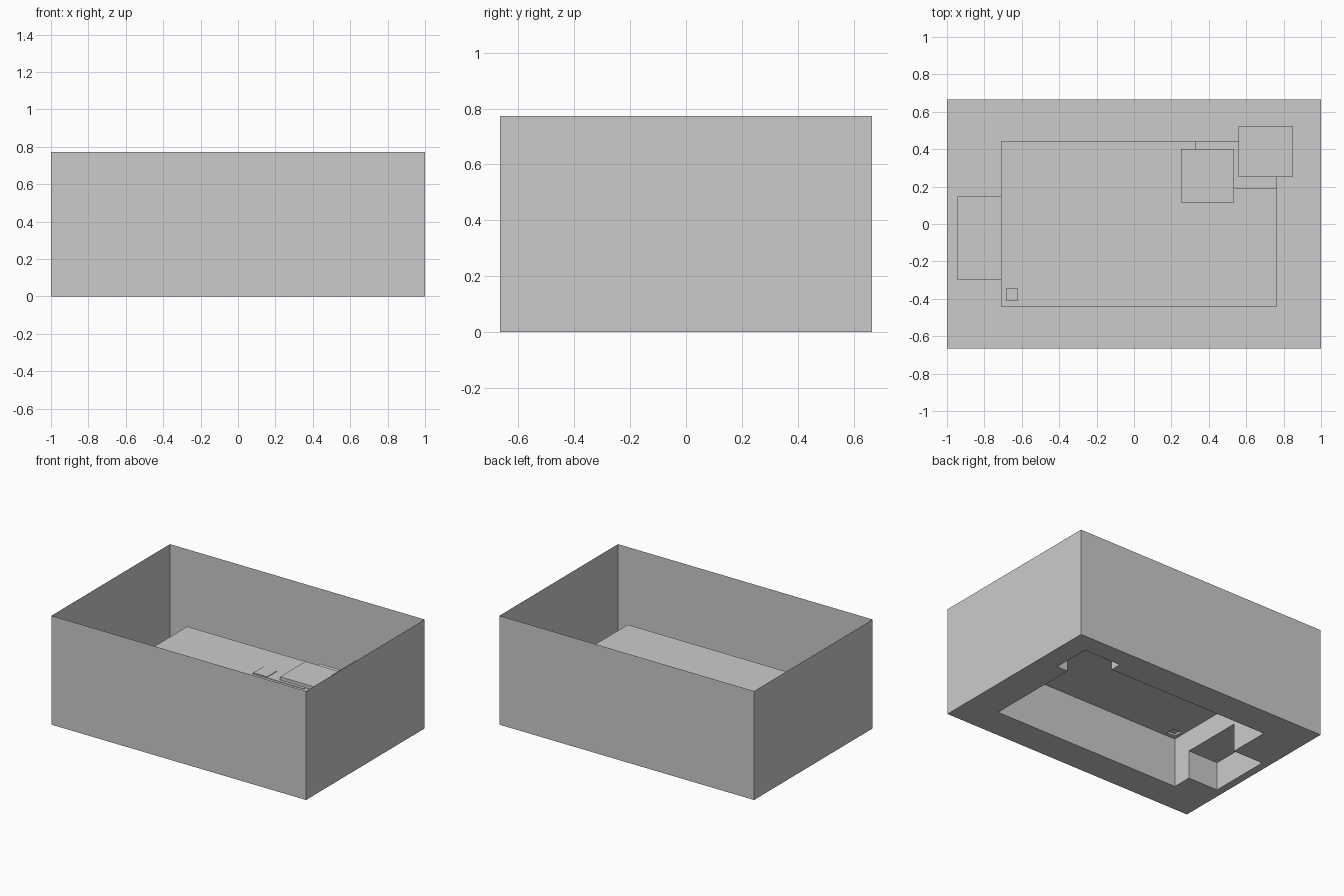
import bpy, bmesh

if "Cube" in bpy.data.objects:
    bpy.data.objects.remove(bpy.data.objects["Cube"])

X, Y, H = 1.0, 0.665, 0.773


def add_object(name, quads):
    """Make one open sheet object from a list of quads, welding shared corners."""
    bm = bmesh.new()
    for q in quads:
        bm.faces.new([bm.verts.new(p) for p in q])
    bmesh.ops.remove_doubles(bm, verts=bm.verts, dist=1e-5)
    bmesh.ops.dissolve_limit(bm, angle_limit=0.01, verts=bm.verts, edges=bm.edges)
    mesh = bpy.data.meshes.new(name)
    bm.to_mesh(mesh)
    bm.free()
    obj = bpy.data.objects.new(name, mesh)
    bpy.context.collection.objects.link(obj)
    return obj


# Building volumes: x0, x1, y0, y1, roof height
blocks = [
    (-0.71, 0.765, -0.44, 0.445, 0.35),    # main hall
    (-0.945, -0.71, -0.30, 0.148, 0.20),   # low annex
    (0.56, 0.85, 0.25, 0.525, 0.42),       # corner tower
    (0.33, 0.765, 0.19, 0.445, 0.365),     # raised corner roof
    (0.25, 0.535, 0.115, 0.40, 0.376),     # roof plant room
    (0.05, 0.45, 0.093, 0.32, 0.354),      # roof pad
    (0.05, 0.16, 0.10, 0.21, 0.358),       # small roof pad
    (-0.685, -0.62, -0.41, -0.345, 0.365), # roof hatch
]


def height(x, y):
    return max([b[4] for b in blocks if b[0] < x < b[1] and b[2] < y < b[3]], default=0.0)


# Split the plan into cells along every block edge
xs = sorted({-X, X, *[v for b in blocks for v in b[:2]]})
ys = sorted({-Y, Y, *[v for b in blocks for v in b[2:4]]})
h = [[height((x0 + x1) / 2, (y0 + y1) / 2) for y0, y1 in zip(ys, ys[1:])]
     for x0, x1 in zip(xs, xs[1:])]

ground, roofs, walls = [], [], []
for i, (x0, x1) in enumerate(zip(xs, xs[1:])):
    for j, (y0, y1) in enumerate(zip(ys, ys[1:])):
        z = h[i][j]
        top = [(x0, y0, z), (x1, y0, z), (x1, y1, z), (x0, y1, z)]
        (roofs if z > 0 else ground).append(top)
        # Step walls towards the next cell in x and in y
        if i + 1 < len(h) and h[i + 1][j] != z:
            n = h[i + 1][j]
            walls.append([(x1, y0, n), (x1, y1, n), (x1, y1, z), (x1, y0, z)])
        if j + 1 < len(h[i]) and h[i][j + 1] != z:
            n = h[i][j + 1]
            walls.append([(x1, y1, n), (x0, y1, n), (x0, y1, z), (x1, y1, z)])

add_object("ground", ground)
add_object("building_roofs", roofs)
add_object("building_walls", walls)

# Thin outer walls, open at the top
c = [(-X, -Y), (X, -Y), (X, Y), (-X, Y)]
add_object("outer_walls", [[(*a, 0), (*b, 0), (*b, H), (*a, H)]
                           for a, b in zip(c, c[1:] + c[:1])])
